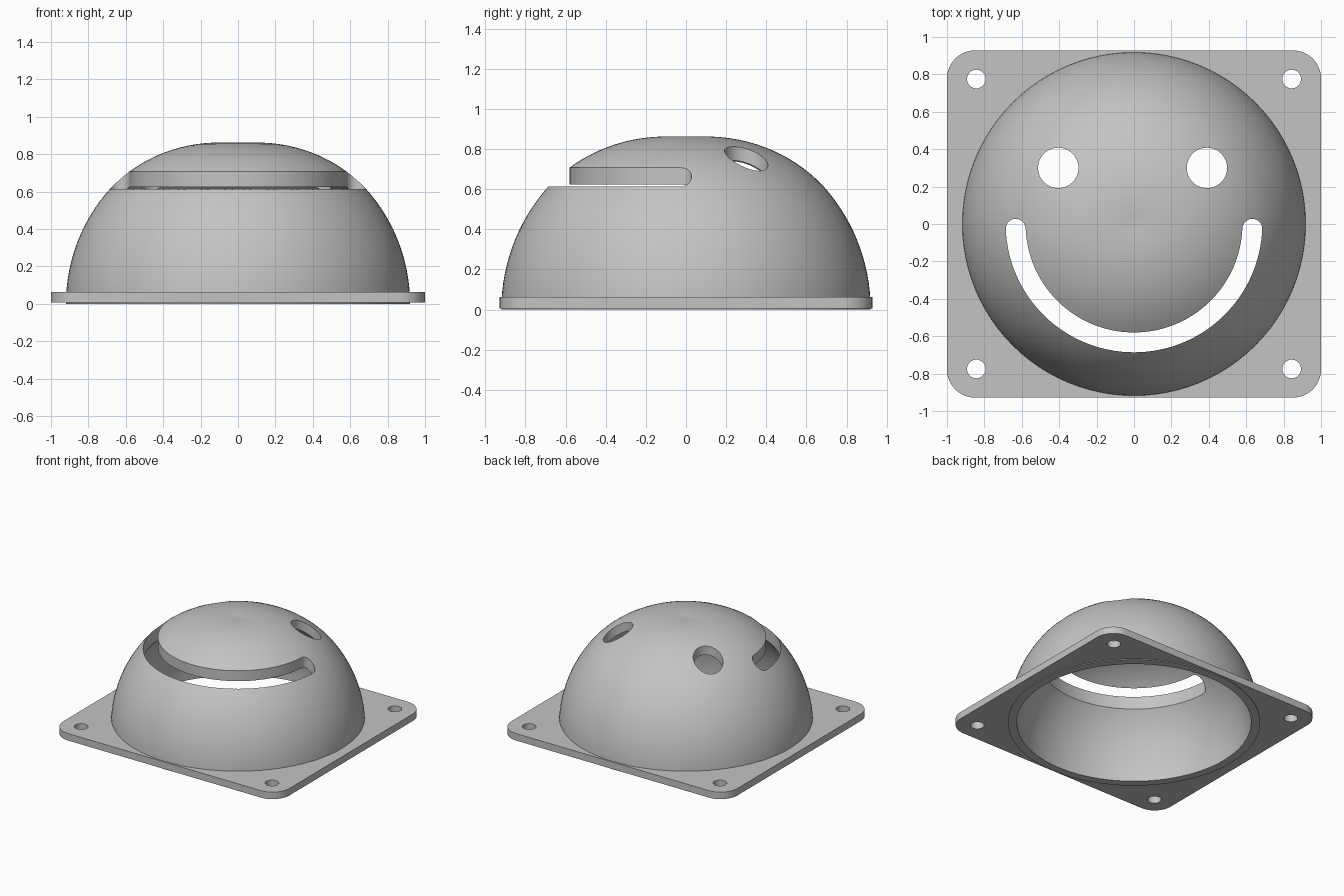
import bpy, bmesh, math
from math import sin, cos, pi

cube = bpy.data.objects.get("Cube")
if cube:
    bpy.data.objects.remove(cube, do_unlink=True)

grey = bpy.data.materials.new("plain_grey")
grey.use_nodes = True
grey.diffuse_color = (0.55, 0.55, 0.55, 1)
grey.node_tree.nodes["Principled BSDF"].inputs["Base Color"].default_value = (0.55, 0.55, 0.55, 1)


def make(name, bm):
    bmesh.ops.recalc_face_normals(bm, faces=bm.faces)
    mesh = bpy.data.meshes.new(name)
    bm.to_mesh(mesh)
    bm.free()
    mesh.materials.append(grey)
    ob = bpy.data.objects.new(name, mesh)
    bpy.context.collection.objects.link(ob)
    return ob


def arc(x, y, r, start, end, n):
    steps = [start + (end - start) * i / n for i in range(n + 1)]
    return [(x + r * cos(a), y + r * sin(a)) for a in steps]


def prism(name, outline, z0, z1):
    bm = bmesh.new()
    face = bm.faces.new([bm.verts.new((x, y, z0)) for x, y in outline])
    out = bmesh.ops.extrude_face_region(bm, geom=[face])
    top = [v for v in out["geom"] if isinstance(v, bmesh.types.BMVert)]
    bmesh.ops.translate(bm, verts=top, vec=(0, 0, z1 - z0))
    return make(name, bm)


def disc(name, x, y, r, z0, z1, n=48):
    return prism(name, arc(x, y, r, 0, 2 * pi, n)[:-1], z0, z1)


def cut(target, cutters):
    bpy.context.view_layer.objects.active = target
    for c in cutters:
        mod = target.modifiers.new("cut", "BOOLEAN")
        mod.operation, mod.solver, mod.object = "DIFFERENCE", "EXACT", c
        bpy.ops.object.modifier_apply(modifier=mod.name)
        bpy.data.objects.remove(c, do_unlink=True)


def smooth(ob):
    bpy.ops.object.select_all(action="DESELECT")
    ob.select_set(True)
    bpy.context.view_layer.objects.active = ob
    bpy.ops.object.shade_smooth_by_angle(angle=math.radians(30))


# hollow dome: spherical sides easing into a flattened crown
def shell(radius, crown):
    pts = []
    for i in range(33):
        a = pi / 2 * i / 32
        r, z = radius * cos(a), radius * sin(a)
        t = max(0, 1 - r / (0.75 * radius))
        pts.append((max(r, 0) if i < 32 else 0, z - (radius - crown) * t ** 1.2))
    return pts


profile = shell(0.92, 0.857) + shell(0.855, 0.792)[::-1]
bm = bmesh.new()
vs = [bm.verts.new((r, 0, z)) for r, z in profile]
es = [bm.edges.new((vs[i], vs[(i + 1) % len(vs)]))
      for i in range(len(vs)) if profile[i][0] + profile[(i + 1) % len(vs)][0] > 0]
bmesh.ops.spin(bm, geom=vs + es, cent=(0, 0, 0), axis=(0, 0, 1),
               angle=2 * pi, steps=96, use_duplicate=False)
bmesh.ops.remove_doubles(bm, verts=bm.verts, dist=0.0005)
dome = make("dome", bm)

# curved mouth slot with round ends, and two eye holes
tilt = 0.04
mid, half = 0.633, 0.053
ends = [(mid * cos(a), mid * sin(a)) for a in (-tilt, pi + tilt)]
slot = arc(0, 0, mid + half, pi + tilt, 2 * pi - tilt, 64)
slot += arc(*ends[0], half, -tilt, pi - tilt, 12)[1:]
slot += arc(0, 0, mid - half, 2 * pi - tilt, pi + tilt, 64)[1:]
slot += arc(*ends[1], half, tilt, pi + tilt, 12)[1:-1]
cutters = [prism("mouth_cutter", slot, 0.3, 1.2)]
cutters += [disc("eye_cutter", x, 0.3, 0.108, 0.3, 1.2) for x in (-0.405, 0.39)]
cut(dome, cutters)
smooth(dome)

# rounded mounting plate with a dome opening and four screw holes
hx, hy, rad = 1.0, 0.928, 0.15
corners = ((1, 1), (-1, 1), (-1, -1), (1, -1))
outline = []
for k, (sx, sy) in enumerate(corners):
    outline += arc(sx * (hx - rad), sy * (hy - rad), rad, k * pi / 2, (k + 1) * pi / 2, 12)
plate = prism("mounting_plate", outline, 0.006, 0.062)
cutters = [disc("opening_cutter", 0, 0, 0.89, -0.2, 0.3, 96)]
cutters += [disc("screw_cutter", sx * 0.843, sy * 0.775, 0.05, -0.2, 0.3, 32) for sx, sy in corners]
cut(plate, cutters)
smooth(plate)
